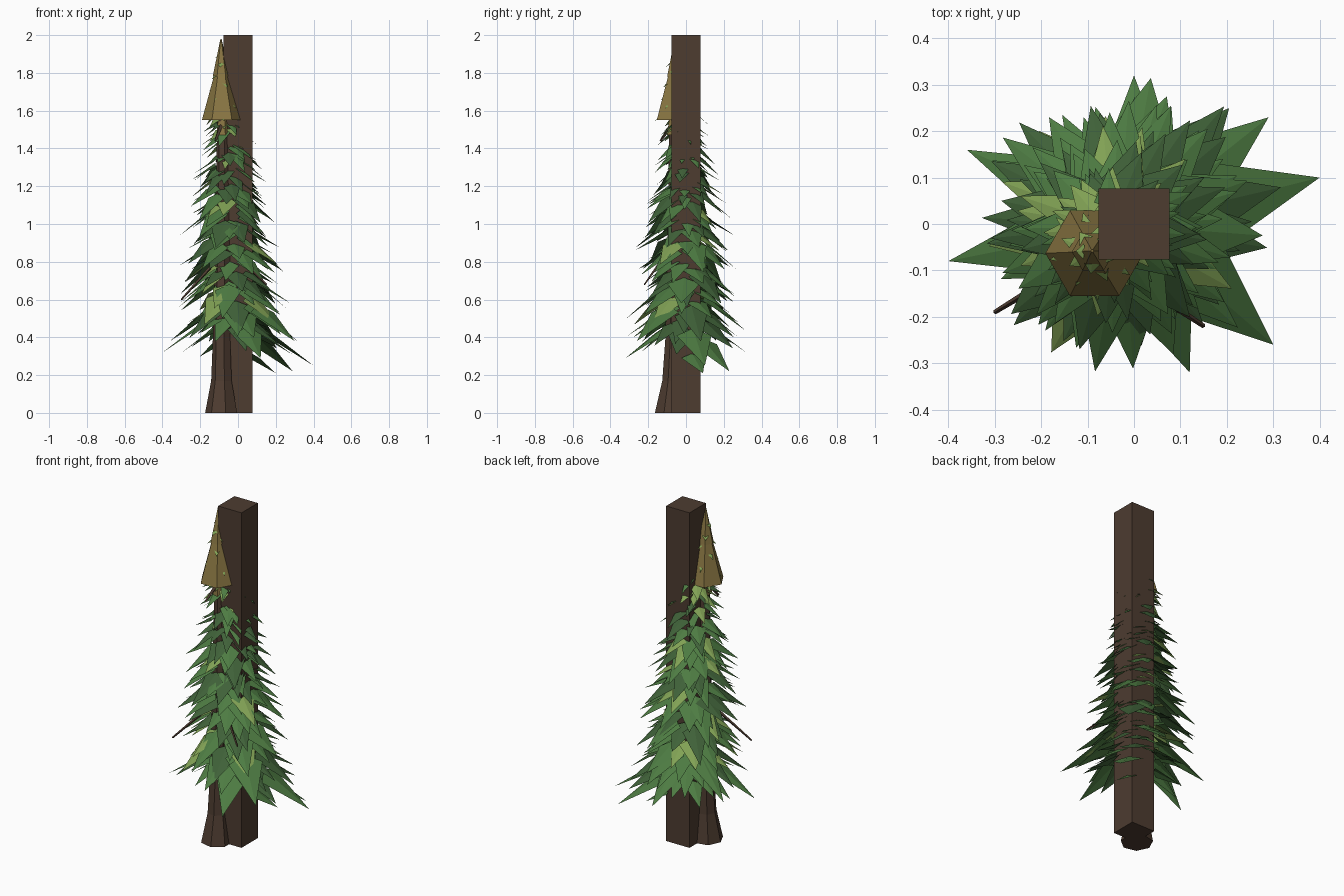
import bpy, bmesh, math, random
from mathutils import Vector

if "Cube" in bpy.data.objects:
    bpy.data.objects.remove(bpy.data.objects["Cube"])

random.seed(7)


def material(name, rgb):
    m = bpy.data.materials.new(name)
    m.diffuse_color = (*rgb, 1)
    m.use_nodes = True
    m.node_tree.nodes["Principled BSDF"].inputs["Base Color"].default_value = m.diffuse_color
    return m


BARK = material("bark", (0.075, 0.045, 0.03))
GOLD = material("dry_top", (0.25, 0.18, 0.055))
GREENS = [material("dark_green", (0.05, 0.12, 0.04)),
          material("mid_green", (0.075, 0.20, 0.055)),
          material("light_green", (0.22, 0.36, 0.09))]


def make(name, bm, mats):
    me = bpy.data.meshes.new(name)
    bm.to_mesh(me)
    bm.free()
    for m in mats:
        me.materials.append(m)
    ob = bpy.data.objects.new(name, me)
    bpy.context.collection.objects.link(ob)
    return ob


def loft(name, rings, sides, mat, turn=0.0):
    """Stack of polygon rings (x, y, z, radius), capped at both ends."""
    bm = bmesh.new()
    loops = []
    for x, y, z, r in rings:
        loops.append([bm.verts.new((x + r * math.cos(turn + 2 * math.pi * i / sides),
                                    y + r * math.sin(turn + 2 * math.pi * i / sides), z))
                      for i in range(sides)])
    for a, b in zip(loops, loops[1:]):
        for i in range(sides):
            j = (i + 1) % sides
            bm.faces.new((a[i], a[j], b[j], b[i]))
    bm.faces.new(loops[0][::-1])
    bm.faces.new(loops[-1])
    return make(name, bm, [mat])


def twig(name, start, end, r):
    s, e = Vector(start), Vector(end)
    bm = bmesh.new()
    bmesh.ops.create_cone(bm, cap_ends=True, segments=4, radius1=r, radius2=r * 0.5,
                          depth=(e - s).length)
    ob = make(name, bm, [BARK])
    ob.location = (s + e) / 2
    ob.rotation_euler = (e - s).to_track_quat('Z', 'Y').to_euler()


# square post
bpy.ops.mesh.primitive_cube_add(size=1, location=(0, 0, 1))
post = bpy.context.object
post.name = "square_post"
post.scale = (0.154, 0.154, 2.0)
post.data.materials.append(BARK)

# flared trunk beside the post
loft("trunk", [(-0.085, -0.078, 0, 0.089), (-0.085, -0.07, 0.17, 0.057),
               (-0.085, -0.062, 0.4, 0.048), (-0.08, -0.058, 1.0, 0.04),
               (-0.08, -0.058, 1.56, 0.03)], 7, BARK, 0.45)

# dry pointed crown
loft("crown_lower", [(-0.085, -0.063, 1.55, 0.106), (-0.088, -0.06, 1.80, 0.035)], 6, GOLD)
loft("crown_tip", [(-0.088, -0.06, 1.78, 0.046), (-0.09, -0.058, 1.98, 0.003)], 6, GOLD)
loft("crown_base", [(-0.08, -0.06, 1.47, 0.042), (-0.08, -0.06, 1.56, 0.03)], 5, GOLD)

# bare twigs
twig("twig_left", (-0.12, -0.08, 0.80), (-0.30, -0.19, 0.60), 0.010)
twig("twig_right", (-0.03, -0.10, 0.85), (0.15, -0.22, 0.68), 0.010)
twig("twig_top", (-0.09, -0.08, 1.52), (-0.12, -0.135, 1.44), 0.012)

# needle sprays: broad, slightly folded triangles drooping outward
bm = bmesh.new()


def spray(centre, tip, width, root_frac, drop, colour):
    tip = Vector(tip)
    d = Vector((tip.x - centre[0], tip.y - centre[1], 0))
    reach = d.length
    d.normalize()
    side = Vector((-d.y, d.x, 0))
    run = reach * (1 - root_frac)
    root = tip - d * run + Vector((0, 0, run * drop))
    low = root + d * run * 0.1 - Vector((0, 0, run * drop * 0.1 + width * 0.1))
    v = [bm.verts.new(p) for p in (root, low + side * width / 2, tip, low - side * width / 2)]
    for tri in ((0, 2, 1), (0, 3, 2)):
        bm.faces.new([v[i] for i in tri]).material_index = colour


def envelope(z):
    pts = [(0.25, 0.29), (0.5, 0.29), (0.8, 0.255), (1.0, 0.225), (1.2, 0.185),
           (1.4, 0.145), (1.65, 0.085)]
    for (z0, r0), (z1, r1) in zip(pts, pts[1:]):
        if z <= z1:
            return r0 + (r1 - r0) * (z - z0) / (z1 - z0)
    return pts[-1][1]


COUNT = 220
for i in range(COUNT):
    t = i / (COUNT - 1)
    z = 0.32 + 1.22 * t + random.uniform(-0.03, 0.03)
    a = i * 2.39996 + random.uniform(-0.25, 0.25)
    r = envelope(z) * random.uniform(0.78, 1.14)
    c = (-0.02 - 0.04 * t, -0.01 * t)
    tip = (c[0] + r * 1.06 * math.cos(a), c[1] + r * math.sin(a), z)
    west = 1 - math.cos(a)              # lighter needles on the open side
    colour = random.choices((0, 1, 2), (3, 5, 0.3 + 2.5 * t * west))[0]
    spray(c, tip, r * random.uniform(0.42, 0.62), 0.36, random.uniform(0.6, 0.95), colour)

# long low sprays
for tip, w in (((0.40, 0.10, 0.25), 0.19), ((0.29, 0.23, 0.22), 0.17),
               ((0.30, -0.26, 0.38), 0.19), ((0.12, -0.32, 0.29), 0.16),
               ((-0.40, -0.08, 0.32), 0.15), ((-0.36, 0.16, 0.38), 0.15),
               ((0.0, 0.32, 0.32), 0.14), ((0.20, 0.09, 0.21), 0.14)):
    spray((0, 0), tip, w, 0.36, 0.75, 1)

# small sprays on the crown
for i in range(18):
    a, z = i * 2.4, 1.50 + 0.022 * i
    r = 0.115 - 0.0045 * i
    spray((-0.087, -0.06), (-0.087 + r * math.cos(a), -0.06 + r * math.sin(a), z),
          0.035, 0.5, 1.0, 2)

make("needle_sprays", bm, GREENS)
